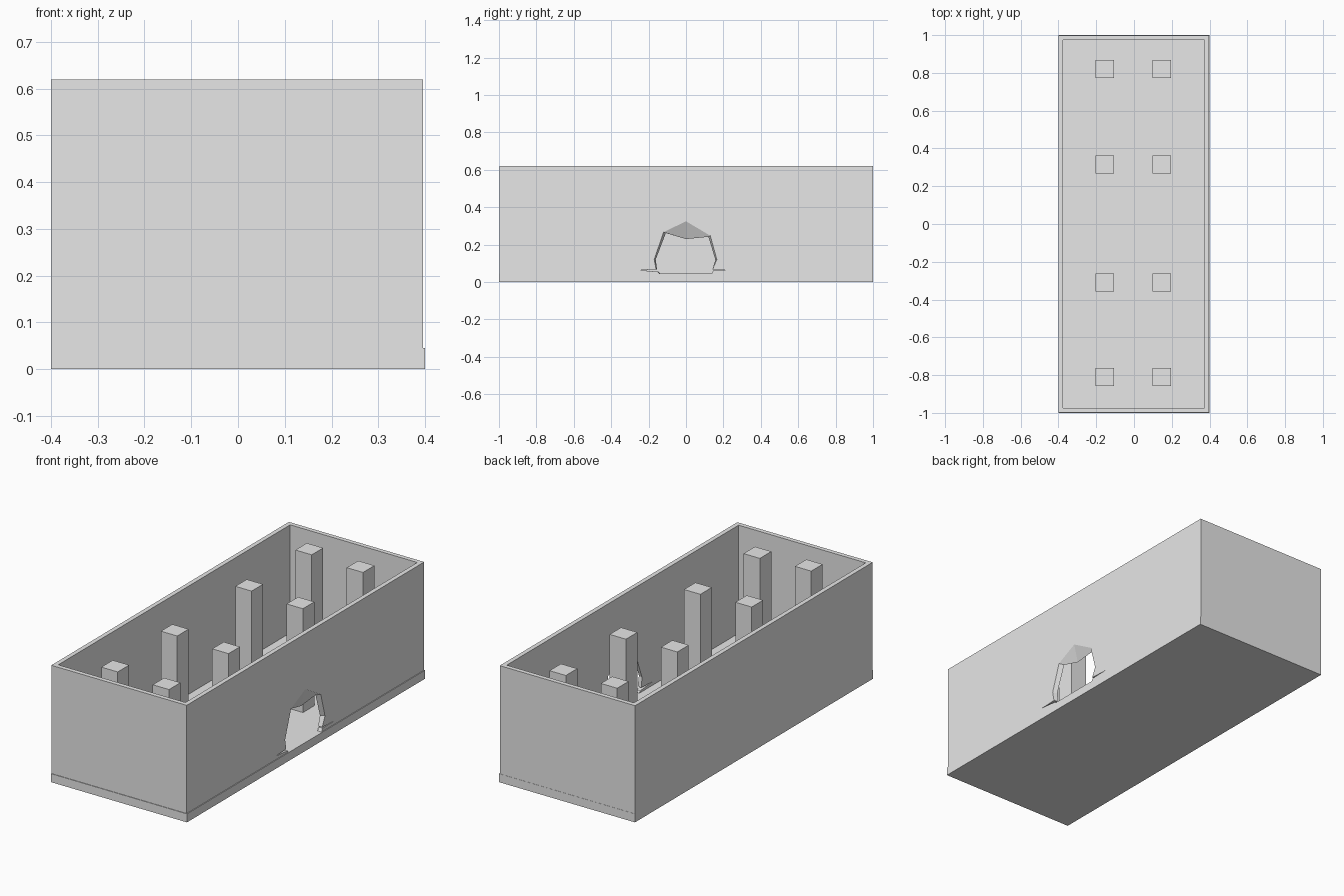
import bpy, bmesh

if "Cube" in bpy.data.objects:
    bpy.data.objects.remove(bpy.data.objects["Cube"])

grey = bpy.data.materials.new("plain grey")
grey.diffuse_color = (0.8, 0.8, 0.8, 1)
grey.use_nodes = True
grey.node_tree.nodes["Principled BSDF"].inputs["Base Color"].default_value = grey.diffuse_color


def finish(name, bm, mat=grey):
    bmesh.ops.recalc_face_normals(bm, faces=bm.faces)
    me = bpy.data.meshes.new(name)
    bm.to_mesh(me)
    bm.free()
    me.materials.append(mat)
    ob = bpy.data.objects.new(name, me)
    bpy.context.collection.objects.link(ob)
    return ob


def box(name, x0, x1, y0, y1, z0, z1):
    bm = bmesh.new()
    bmesh.ops.create_cube(bm, size=1)
    for v in bm.verts:
        v.co.x = x1 if v.co.x > 0 else x0
        v.co.y = y1 if v.co.y > 0 else y0
        v.co.z = z1 if v.co.z > 0 else z0
    return finish(name, bm)


# floor slab and four walls
box("floor", -0.4, 0.4, -1, 1, 0, 0.045)
X0, X1, Y0, Y1, T, TOP = -0.4, 0.396, -0.997, 0.999, 0.024, 0.62
box("left_wall", X0, X0 + T, Y0, Y1, 0.045, TOP)
box("front_wall", X0 + T, X1 - T, Y0, Y0 + T, 0.045, TOP)
box("back_wall", X0 + T, X1 - T, Y1 - T, Y1, 0.045, TOP)
right = box("right_wall", X1 - T, X1, Y0, Y1, 0.045, TOP)

# eight square columns
for i, x in enumerate((-0.155, 0.147)):
    for j, y in enumerate((-0.81, -0.31, 0.315, 0.82)):
        box(f"column_{i}_{j}", x - 0.048, x + 0.048, y - 0.048, y + 0.048,
            0.045, (0.61, 0.597)[i])

# broken opening in the right wall: ragged outline, narrower at the inner face
base = [(-0.13, 0.03), (0.13, 0.03), (0.145, 0.062), (0.25, 0.064), (0.142, 0.068)]
outer = base + [(0.165, 0.12), (0.13, 0.248), (0, 0.325), (-0.12, 0.267),
                (-0.17, 0.12), (-0.16, 0.068), (-0.25, 0.064), (-0.15, 0.055)]
inner = base + [(0.157, 0.12), (0.12, 0.242), (0, 0.23), (-0.108, 0.262),
                (-0.162, 0.12), (-0.155, 0.068), (-0.25, 0.064), (-0.145, 0.055)]
bm = bmesh.new()
rings = [[bm.verts.new((x, y, z)) for y, z in ring] for x, ring in
         ((X1 - T - 0.02, inner), (X1 - T, inner), (X1, outer), (X1 + 0.02, outer))]
n = len(outer)
for a, b in zip(rings, rings[1:]):
    for k in range(n):
        bm.faces.new((a[k], a[(k + 1) % n], b[(k + 1) % n], b[k]))
bm.faces.new(rings[0])
bm.faces.new(rings[-1])
cutter = finish("opening_cutter", bm)
cutter.hide_render = True
cutter.hide_set(True)
mod = right.modifiers.new("opening", 'BOOLEAN')
mod.operation = 'DIFFERENCE'
mod.solver = 'EXACT'
mod.object = cutter
